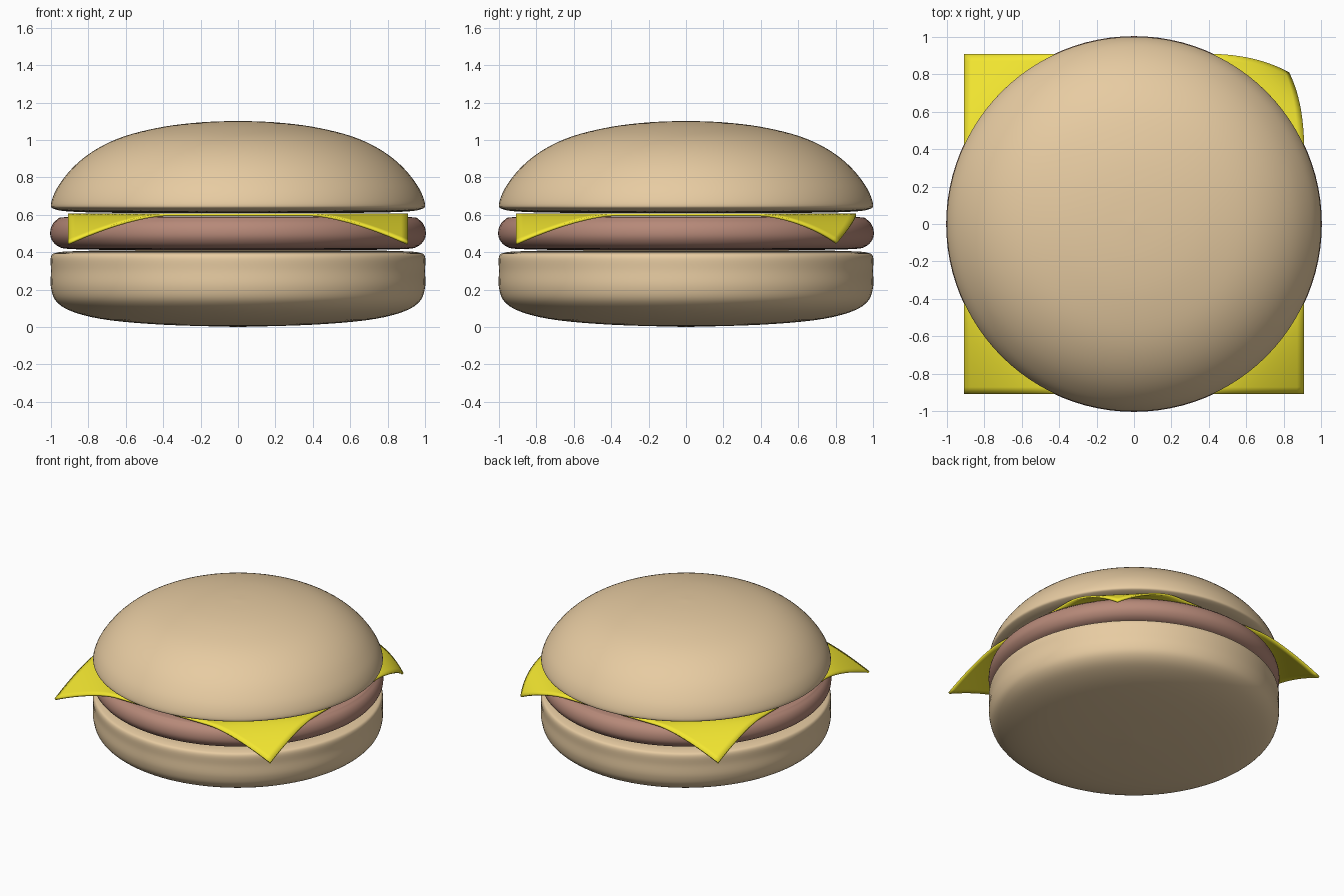
import bpy, bmesh, math
from mathutils import Vector

if "Cube" in bpy.data.objects:
    bpy.data.objects.remove(bpy.data.objects["Cube"])


def material(name, color):
    m = bpy.data.materials.new(name)
    m.diffuse_color = (*color, 1)
    m.use_nodes = True
    m.node_tree.nodes["Principled BSDF"].inputs["Base Color"].default_value = m.diffuse_color
    return m


def finish(name, bm, mat):
    bmesh.ops.recalc_face_normals(bm, faces=bm.faces)
    me = bpy.data.meshes.new(name)
    bm.to_mesh(me)
    bm.free()
    me.materials.append(mat)
    ob = bpy.data.objects.new(name, me)
    bpy.context.collection.objects.link(ob)
    me.shade_smooth()
    return ob


def smooth_profile(pts, steps=5):
    # Catmull-Rom curve through the profile points
    p = [Vector(q) for q in [pts[0]] + pts + [pts[-1]]]
    out = []
    for a, b, c, d in zip(p, p[1:], p[2:], p[3:]):
        for i in range(steps):
            t = i / steps
            out.append(0.5 * (2 * b + (c - a) * t + (2 * a - 5 * b + 4 * c - d) * t * t
                              + (3 * b - a - 3 * c + d) * t ** 3))
    return out + [p[-1]]


def lathe(name, pts, mat, sides=96):
    bm = bmesh.new()
    vs = [bm.verts.new((max(q.x, 0), 0, q.y)) for q in smooth_profile(pts)]
    es = [bm.edges.new(e) for e in zip(vs, vs[1:])]
    bmesh.ops.spin(bm, geom=vs + es, cent=(0, 0, 0), axis=(0, 0, 1),
                   angle=math.tau, steps=sides, use_duplicate=False)
    bmesh.ops.remove_doubles(bm, verts=bm.verts, dist=1e-4)
    return finish(name, bm, mat)


bun = material("bun", (0.80, 0.60, 0.36))
meat = material("meat", (0.47, 0.25, 0.19))
yellow = material("cheese", (0.90, 0.80, 0.03))

# Lower bun, patty and domed upper bun
lathe("bottom_bun", [(0, 0), (0.4, 0.012), (0.7, 0.038), (0.88, 0.08), (0.97, 0.135),
                     (1, 0.21), (1, 0.30), (1, 0.375), (0.97, 0.397), (0.88, 0.405),
                     (0.6, 0.41), (0, 0.41)], bun)
lathe("patty", [(0, 0.412), (0.6, 0.412), (0.88, 0.416), (0.96, 0.43), (1, 0.475),
                (1, 0.53), (0.97, 0.572), (0.91, 0.588), (0.6, 0.59), (0, 0.59)], meat)
lathe("top_bun", [(0, 0.61), (0.6, 0.61), (0.88, 0.616), (0.98, 0.63), (1, 0.66),
                  (0.96, 0.755), (0.87, 0.865), (0.75, 0.955), (0.6, 1.022),
                  (0.4, 1.07), (0.2, 1.094), (0, 1.102)], bun)

# Square cheese slice with drooping corners, one of them tucked inward
bm = bmesh.new()
bmesh.ops.create_grid(bm, x_segments=48, y_segments=48, size=0.91)
for v in bm.verts:
    x, y = v.co.x, v.co.y
    k = max(0, (abs(x) + abs(y) - 1.3) / 0.52)
    v.co.z = 0.607 - 0.155 * k ** 1.5
    if x > 0 and y > 0:
        v.co.x -= 0.08 * k ** 2
        v.co.y -= 0.10 * k ** 2
cheese = finish("cheese_slice", bm, yellow)
mod = cheese.modifiers.new("thickness", 'SOLIDIFY')
mod.thickness = 0.014
mod.offset = -1
bpy.context.view_layer.objects.active = cheese
cheese.select_set(True)
bpy.ops.object.shade_smooth_by_angle(angle=math.radians(40))
